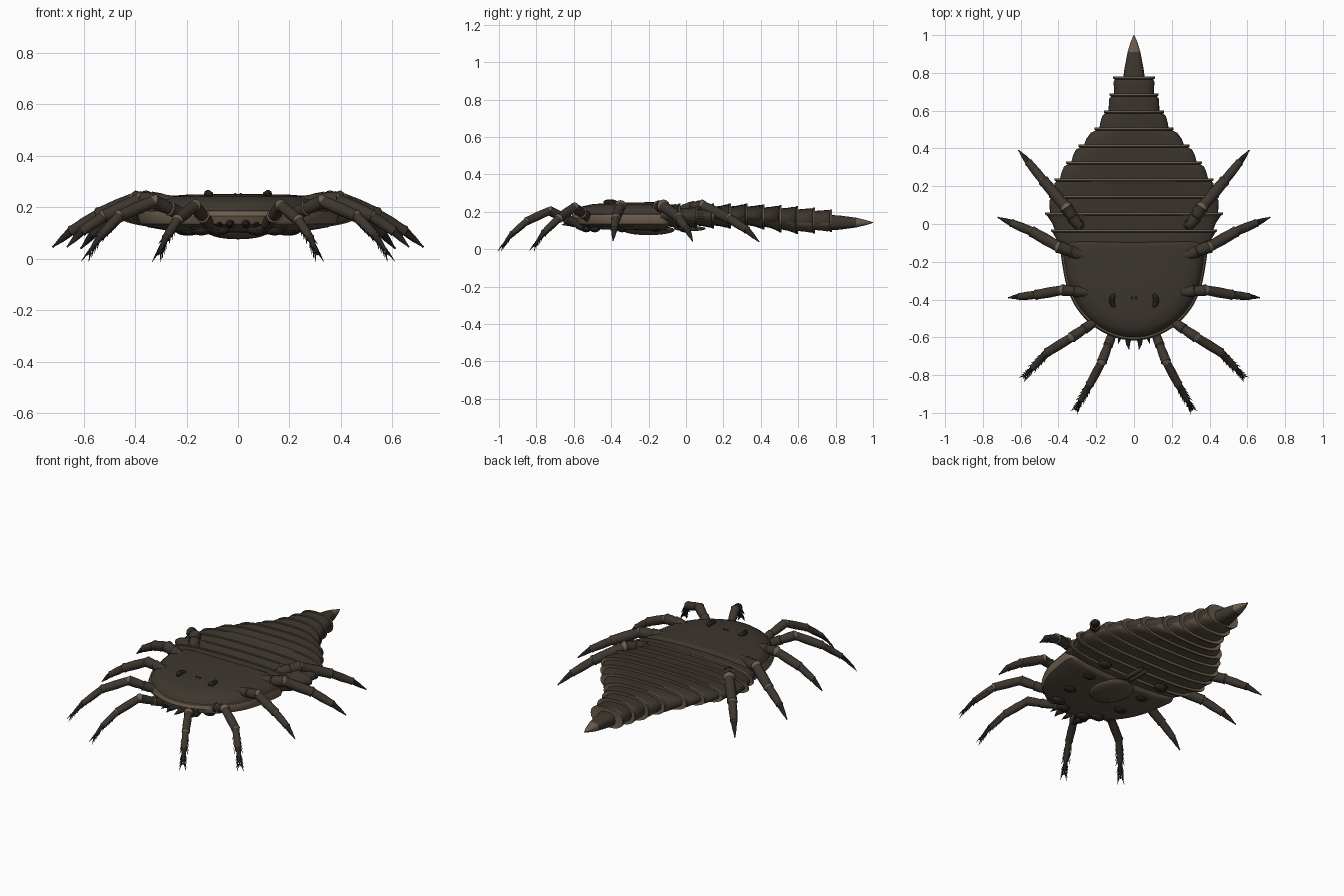
import bpy, bmesh, math
from mathutils import Vector

cube = bpy.data.objects.get("Cube")
if cube:
    bpy.data.objects.remove(cube, do_unlink=True)


def material(name, rgb):
    m = bpy.data.materials.new(name)
    m.use_nodes = True
    m.diffuse_color = (*rgb, 1)
    m.node_tree.nodes["Principled BSDF"].inputs["Base Color"].default_value = (*rgb, 1)
    return m


MATS = [material("dark_shell", (0.047, 0.037, 0.028)),
        material("pale_rim", (0.15, 0.11, 0.074)),
        material("belly_brown", (0.105, 0.08, 0.057)),
        material("near_black", (0.022, 0.018, 0.015))]
SHELL, RIM, BELLY, BLACK = range(4)


def finish(bm, name, angle=35):
    bmesh.ops.recalc_face_normals(bm, faces=bm.faces)
    mesh = bpy.data.meshes.new(name)
    bm.to_mesh(mesh)
    bm.free()
    for m in MATS:
        mesh.materials.append(m)
    ob = bpy.data.objects.new(name, mesh)
    bpy.context.collection.objects.link(ob)
    bpy.ops.object.select_all(action='DESELECT')
    ob.select_set(True)
    bpy.context.view_layer.objects.active = ob
    bpy.ops.object.shade_smooth_by_angle(angle=math.radians(angle))
    return ob


def loft(bm, rings, rule):
    """Skin closed rings of points; rule(ring index, face) gives the colour."""
    loops = [[bm.verts.new(p) for p in ring] for ring in rings]
    n = len(loops[0])
    for i, (a, b) in enumerate(zip(loops, loops[1:])):
        for k in range(n):
            j = (k + 1) % n
            f = bm.faces.new((a[k], a[j], b[j], b[k]))
            f.material_index = rule(i, f)
    for i, loop in ((0, loops[0]), (len(loops) - 2, loops[-1])):
        f = bm.faces.new(loop)
        f.material_index = rule(i, f)


def circle(centre, axis, r, n=12):
    q = axis.to_track_quat('Z', 'Y')
    return [centre + q @ Vector((r * math.cos(2 * math.pi * k / n),
                                 r * math.sin(2 * math.pi * k / n), 0)) for k in range(n)]


def tube(bm, pts, radii, mat, n=10):
    pts = [Vector(p) for p in pts]
    last = len(pts) - 1
    rings = [circle(p, pts[min(i + 1, last)] - pts[max(i - 1, 0)], r, n)
             for i, (p, r) in enumerate(zip(pts, radii))]
    loft(bm, rings, lambda i, f: mat)


def ellipsoid(bm, centre, size, mat):
    before = set(bm.faces)
    made = bmesh.ops.create_uvsphere(bm, u_segments=20, v_segments=10, radius=1)["verts"]
    for v in made:
        v.co = Vector(centre) + Vector(a * b for a, b in zip(v.co, size))
    for f in set(bm.faces) - before:
        f.material_index = mat


# Head shield: one rounded outline, stacked at changing scale and height
half = [(0, -.62), (.1, -.605), (.21, -.55), (.3, -.46), (.355, -.35),
        (.38, -.22), (.395, -.1), (.33, -.085), (0, -.09)]
outline = [Vector(p) for p in half] + [Vector((-x, y)) for x, y in half[-2:0:-1]]
for _ in range(2):
    outline = [p.lerp(q, t) for p, q in zip(outline, outline[1:] + outline[:1])
               for t in (.25, .75)]
CENTRE_Y = -.13
levels = [(.3, .1), (.65, .105), (.9, .122), (.975, .135), (1, .165), (.985, .185),
          (.965, .187), (.94, .208), (.88, .228), (.76, .241), (.5, .249), (.15, .251)]
bm = bmesh.new()
loft(bm, [[(p.x * s, CENTRE_Y + (p.y - CENTRE_Y) * s, z) for p in outline] for s, z in levels],
     lambda i, f: BELLY if i < 3 else RIM if i < 6 else SHELL)
finish(bm, "head_shield", 40)


# Body rings: each flares to a pale rear lip over the next
def section(y, w, top, bottom, n=40):
    mid, h = (top + bottom) / 2, (top - bottom) / 2
    ring = []
    for k in range(n):
        c, s = math.cos(2 * math.pi * k / n), math.sin(2 * math.pi * k / n)
        ring.append((w * math.copysign(abs(c) ** .75, c), y,
                     mid + h * math.copysign(abs(s) ** .8, s)))
    return ring


stations = [(-.12, .4, .24, .12), (-.03, .44, .243, .11), (.06, .47, .243, .11),
            (.15, .45, .243, .11), (.24, .42, .245, .11), (.33, .36, .245, .112),
            (.42, .295, .24, .105), (.51, .21, .235, .09), (.6, .16, .23, .08),
            (.69, .13, .222, .085), (.78, .11, .212, .092)]
for number, (a, b) in enumerate(zip(stations, stations[1:]), 1):
    y0, w0, t0, b0 = a
    y1, w1, t1, b1 = b
    inset, drop = (.025, .018) if number > 1 else (.01, .005)
    w0, t0, b0 = w0 - inset, t0 - drop, b0 + drop
    rings = [section(y0 - .015, w0, t0, b0)]
    for t, ease in ((.35, .3), (.7, .68)):
        rings.append(section(y0 + (y1 - y0) * t, w0 + (w1 - w0) * ease,
                             t0 + (t1 - t0) * ease, b0 + (b1 - b0) * ease))
    rings += [section(y1 - .014, w1 - .008, t1 - .004, b1 + .004),
              section(y1 - .01, w1, t1, b1), section(y1, w1, t1, b1),
              section(y1 - .004, w1 - .03, t1 - .018, b1 + .018)]
    middle = (t1 + b1) / 2

    def ring_colour(i, f):
        if i >= 4:
            return RIM
        return SHELL if f.calc_center_median().z > middle - .015 else BELLY

    bm = bmesh.new()
    loft(bm, rings, ring_colour)
    finish(bm, f"body_ring_{number}")

# Tail spike with a pale point
bm = bmesh.new()
spike = [(.75, .06, .042), (.82, .051, .038), (.91, .034, .026), (.96, .019, .014), (1, .002, .002)]
loft(bm, [section(y, w, .142 + h, .142 - h, 20) for y, w, h in spike],
     lambda i, f: RIM if i >= 2 else SHELL)
finish(bm, "tail_spike")

# Legs: top of hip, knee, shin and tip for each pair
legs = [((.11, -.57, .13), (.17, -.73, .205), (.235, -.85, .15), (.31, -.985, .015), .024),
        ((.21, -.52, .17), (.33, -.6, .222), (.46, -.68, .165), (.585, -.815, .015), .026),
        ((.27, -.36, .222), (.38, -.35, .23), (.52, -.375, .165), (.665, -.39, .045), .028),
        ((.28, -.165, .222), (.4, -.12, .23), (.54, -.04, .17), (.72, .035, .045), .031),
        ((.3, .0, .218), (.36, .09, .23), (.48, .23, .165), (.61, .39, .04), .031)]


def leg(name, spec, side, spiny):
    flip = Vector((side, 1, 1))
    hip, knee, shin, tip = (Vector(p) * flip for p in spec[:4])
    r = spec[4]
    coxa = Vector((hip.x * .65, hip.y * .92 - .01, .11))
    foot = shin.lerp(tip, .6) + Vector((0, 0, .012))
    joints = [coxa, hip, hip.lerp(knee, .45), knee, shin, foot, tip]
    radii = [r * k for k in (.95, 1, 1.05, 1.05, .9, .65, .12)]
    rings = []
    for a, b, ra, rb in zip(joints, joints[1:], radii, radii[1:]):
        d = b - a
        rings += [circle(a + d * .04, d, ra * .85), circle(a + d * .5, d, (ra + rb) * .5),
                  circle(b - d * .08, d, rb), circle(b, d, rb * 1.1)]
    end = len(rings) - 4
    bm = bmesh.new()
    loft(bm, rings, lambda i, f: BLACK if i >= end else RIM if i in (7, 11, 15) else SHELL)
    # Comb of bristles along the outer half
    if spiny:
        for a, b, ra in ((shin, foot, r * .7), (foot, tip, r * .4)):
            d = (b - a).normalized()
            across = d.cross(Vector((0, 0, 1))).normalized()
            for step in range(4):
                p = a.lerp(b, .2 + step * .22)
                for s in (-1, 1):
                    root = p + across * s * ra * .6
                    out = across * s * .014 + d * .035 + Vector((0, 0, -.012))
                    tube(bm, [root, root + out], [.005, .0008], BLACK, 5)
    finish(bm, name)


for n, spec in enumerate(legs, 1):
    for side, word in ((1, "left"), (-1, "right")):
        leg(f"{word}_leg_{n}", spec, side, n < 3)

# Curved eyes, small middle eyes and front pincers
for side, word in ((1, "left"), (-1, "right")):
    bm = bmesh.new()
    arc = [math.radians(a) for a in range(-75, 76, 25)]
    tube(bm, [(side * (.095 + .022 * math.cos(a)), -.405 + .034 * math.sin(a), .252) for a in arc],
         [.006, .011, .014, .015, .014, .011, .006], BLACK)
    ellipsoid(bm, (side * .011, -.39, .25), (.006, .006, .005), BLACK)
    finish(bm, f"{word}_eyes")
    bm = bmesh.new()
    ellipsoid(bm, (side * .03, -.6, .135), (.017, .03, .016), SHELL)
    tube(bm, [(side * .03, -.61, .135), (side * .032, -.635, .135), (side * .026, -.665, .13)],
         [.015, .011, .001], BLACK)
    tube(bm, [(side * .07, -.59, .135), (side * .085, -.635, .125)], [.012, .001], BLACK)
    finish(bm, f"{word}_pincer")
    # Dark hip plates on the underside
    bm = bmesh.new()
    for spec in legs:
        x, y = spec[0][0] * .68, spec[0][1] * .92 - .01
        ellipsoid(bm, (side * x, y, .112), (.042, .03, .022), BLACK)
    finish(bm, f"{word}_hip_plates")

# Oval mouth plate and the paired belly flap behind it
bm = bmesh.new()
ellipsoid(bm, (0, -.2, .102), (.115, .14, .027), BELLY)
finish(bm, "mouth_plate")
bm = bmesh.new()
for side in (1, -1):
    ellipsoid(bm, (side * .018, .02, .11), (.015, .085, .014), SHELL)
finish(bm, "belly_flap")
